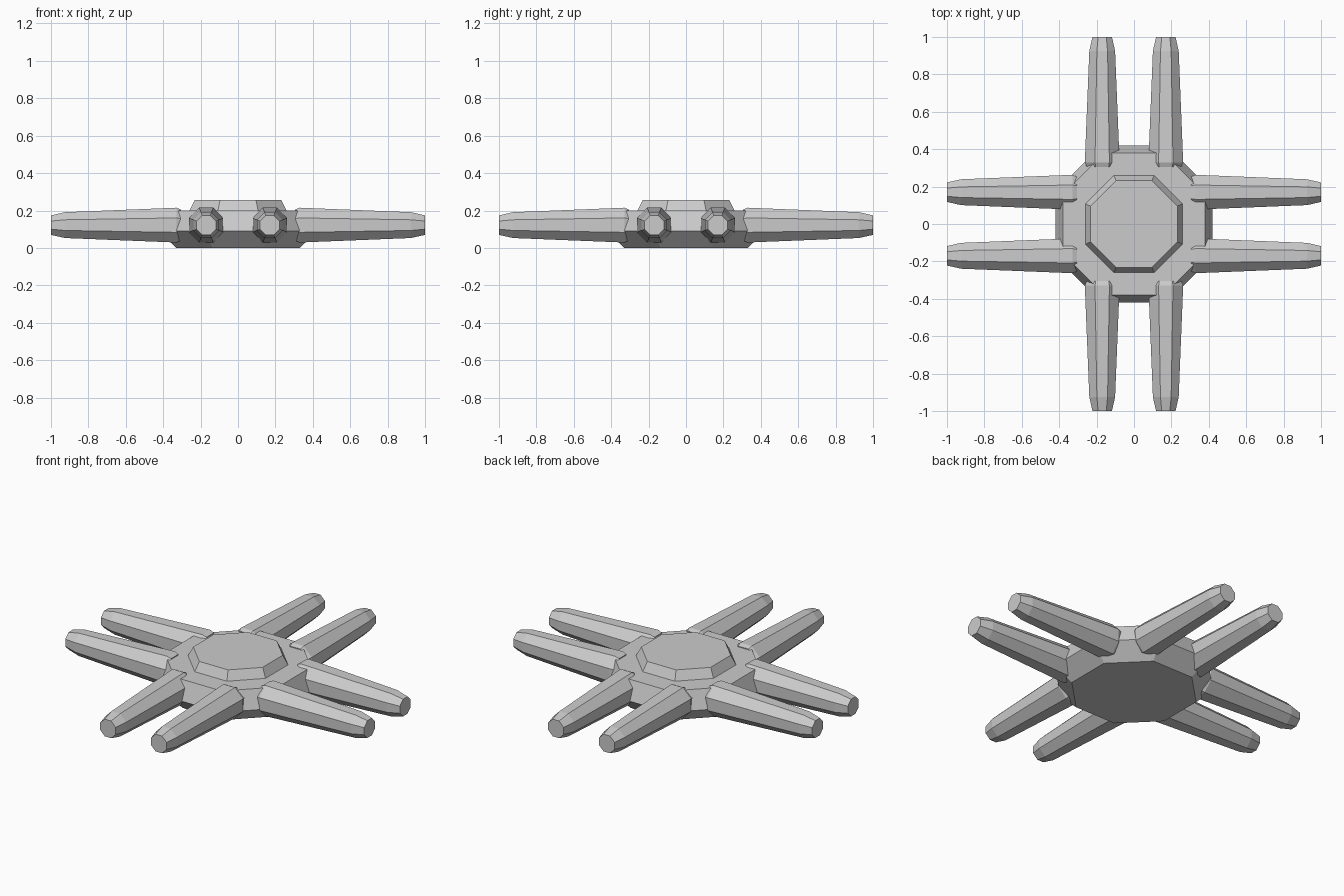
import bpy, bmesh, math
from mathutils import Matrix

cube = bpy.data.objects.get("Cube")
if cube:
    bpy.data.objects.remove(cube, do_unlink=True)

grey = bpy.data.materials.new("light_grey")
grey.use_nodes = True
grey.diffuse_color = (0.6, 0.6, 0.6, 1)
grey.node_tree.nodes["Principled BSDF"].inputs["Base Color"].default_value = (0.6, 0.6, 0.6, 1)


def octagon_loft(name, profile, matrix=Matrix()):
    """Flat-sided octagonal solid from (apothem, height) rings."""
    bm = bmesh.new()
    rings = []
    for apothem, height in profile:
        r = apothem / math.cos(math.pi / 8)
        angles = [math.pi / 8 + i * math.pi / 4 for i in range(8)]
        rings.append([bm.verts.new((r * math.cos(a), r * math.sin(a), height)) for a in angles])
    for low, high in zip(rings, rings[1:]):
        for i in range(8):
            j = (i + 1) % 8
            bm.faces.new((low[i], low[j], high[j], high[i]))
    bm.faces.new(rings[0][::-1])
    bm.faces.new(rings[-1])
    bm.transform(matrix)
    bmesh.ops.recalc_face_normals(bm, faces=bm.faces)
    mesh = bpy.data.meshes.new(name)
    bm.to_mesh(mesh)
    bm.free()
    mesh.materials.append(grey)
    obj = bpy.data.objects.new(name, mesh)
    bpy.context.collection.objects.link(obj)
    return obj


# Central hub and the raised cap on top of it
octagon_loft("hub", [(0.33, 0), (0.42, 0.09), (0.38, 0.2)])
octagon_loft("hub_cap", [(0.262, 0.195), (0.232, 0.255)])

# Two parallel tapered arms on each of the four sides
arm_profile = [(0.083, 0.305), (0.093, 0.33), (0.069, 0.925), (0.052, 1.0)]
lay_down = Matrix.Rotation(math.pi / 2, 4, 'X')
for turn, side in enumerate(("front", "left", "back", "right")):
    for offset, label in ((-0.17, "a"), (0.17, "b")):
        place = (Matrix.Rotation(turn * math.pi / 2, 4, 'Z')
                 @ Matrix.Translation((offset, 0, 0.122)) @ lay_down)
        octagon_loft(f"{side}_arm_{label}", arm_profile, place)
